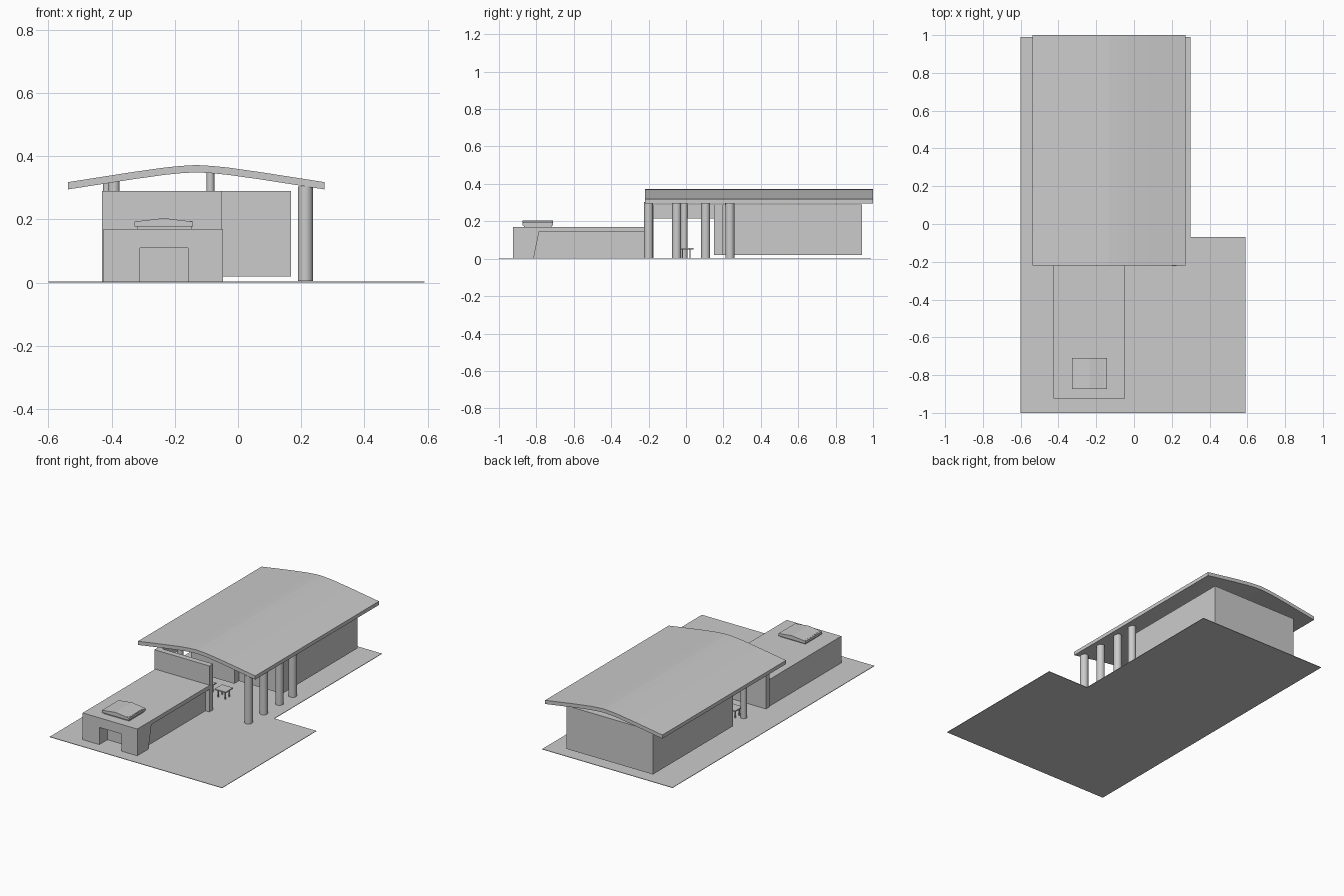
import bpy, bmesh, math

if "Cube" in bpy.data.objects:
    bpy.data.objects.remove(bpy.data.objects["Cube"])


def finish(name, bm):
    bmesh.ops.recalc_face_normals(bm, faces=bm.faces)
    me = bpy.data.meshes.new(name)
    bm.to_mesh(me)
    bm.free()
    ob = bpy.data.objects.new(name, me)
    bpy.context.collection.objects.link(ob)
    return ob


def extrude(name, pts, axis, a, b):
    """Extrude a 2D outline along y (points are x,z), z (x,y) or x (y,z)."""
    bm = bmesh.new()
    place = {'y': lambda p, t: (p[0], t, p[1]),
             'z': lambda p, t: (p[0], p[1], t),
             'x': lambda p, t: (t, p[0], p[1])}[axis]
    lo = [bm.verts.new(place(p, a)) for p in pts]
    hi = [bm.verts.new(place(p, b)) for p in pts]
    bm.faces.new(lo)
    bm.faces.new(hi)
    n = len(pts)
    for i in range(n):
        j = (i + 1) % n
        bm.faces.new((lo[i], lo[j], hi[j], hi[i]))
    return finish(name, bm)


def box(name, x0, x1, y0, y1, z0, z1):
    return extrude(name, [(x0, y0), (x1, y0), (x1, y1), (x0, y1)], 'z', z0, z1)


def column(name, x, y, r, z0, z1, n=24):
    pts = [(x + r * math.cos(2 * math.pi * i / n), y + r * math.sin(2 * math.pi * i / n)) for i in range(n)]
    ob = extrude(name, pts, 'z', z0, z1)
    for p in ob.data.polygons:
        p.use_smooth = abs(p.normal.z) < 0.5


# L-shaped paved base
extrude("paved_base", [(-0.6, -1), (0.59, -1), (0.59, -0.07), (0.3, -0.07),
                       (0.3, 0.99), (-0.6, 0.99)], 'z', 0, 0.003)

# Main hall, with the left part of its front stepped forward
extrude("main_hall", [(-0.43, 0.15), (-0.13, 0.15), (-0.13, 0.195), (0.168, 0.195),
                      (0.168, 0.94), (-0.43, 0.94)], 'z', 0.02, 0.29)

# Porch screen wall and the beam over the side opening
box("screen_wall", -0.43, -0.05, -0.21, -0.175, 0.003, 0.29)
box("side_beam", -0.43, -0.4, -0.175, 0.15, 0.215, 0.29)

# Main roof: shallow gable with a softened ridge
half = [(0.405, 0.318), (0.2, 0.35), (0.1, 0.364), (0.05, 0.369)]
cx, thick = -0.132, 0.023
top = [(cx - d, z) for d, z in half] + [(cx, 0.372)] + [(cx + d, z) for d, z in reversed(half)]
extrude("main_roof", top + [(x, z - thick) for x, z in reversed(top)], 'y', -0.22, 1.0)

# Porch columns on the right, slimmer posts inside
for y in (-0.2, -0.05, 0.105, 0.235):
    column("porch_column", 0.213, y, 0.024, 0.005, 0.304)
column("inner_column", -0.392, -0.01, 0.018, 0.003, 0.32)
column("hall_post", -0.415, 0.22, 0.012, 0.28, 0.318)
column("hall_post", -0.087, 0.235, 0.012, 0.28, 0.346)

# Row of small tables on the porch
for x in (-0.1, -0.215, -0.33):
    box("table_top", x - 0.038, x + 0.038, -0.033, 0.04, 0.049, 0.056)
    for dx in (-0.025, 0.025):
        for y in (-0.018, 0.022):
            box("table_leg", x + dx - 0.003, x + dx + 0.003, y - 0.003, y + 0.003, 0.003, 0.05)

# Front wing: recessed body, roof slab, slanted front block with doorway
gx0, gx1, gy0 = -0.425, -0.048, -0.925
box("wing_body", gx0, gx1 - 0.03, -0.83, -0.2, 0.003, 0.146)
box("wing_roof_slab", gx0, gx1, -0.8, -0.2, 0.145, 0.17)
pier = [(gy0, 0), (-0.815, 0), (-0.785, 0.145), (-0.785, 0.17), (gy0, 0.17)]
extrude("wing_pier_left", [(gy0, 0), (-0.785, 0), (-0.785, 0.17), (gy0, 0.17)], 'x', gx0, -0.31)
extrude("wing_pier_right", pier, 'x', -0.158, gx1)
box("door_lintel", -0.31, -0.158, gy0, -0.785, 0.11, 0.17)
box("door_panel", -0.31, -0.158, -0.845, -0.82, 0.003, 0.112)

# Roof vent with a small gabled cap
box("vent_body", -0.32, -0.147, -0.865, -0.72, 0.165, 0.195)
vent = [(-0.328, 0.193), (-0.235, 0.204), (-0.142, 0.193)]
extrude("vent_cap", vent + [(-0.142, 0.178), (-0.328, 0.178)], 'y', -0.873, -0.71)
